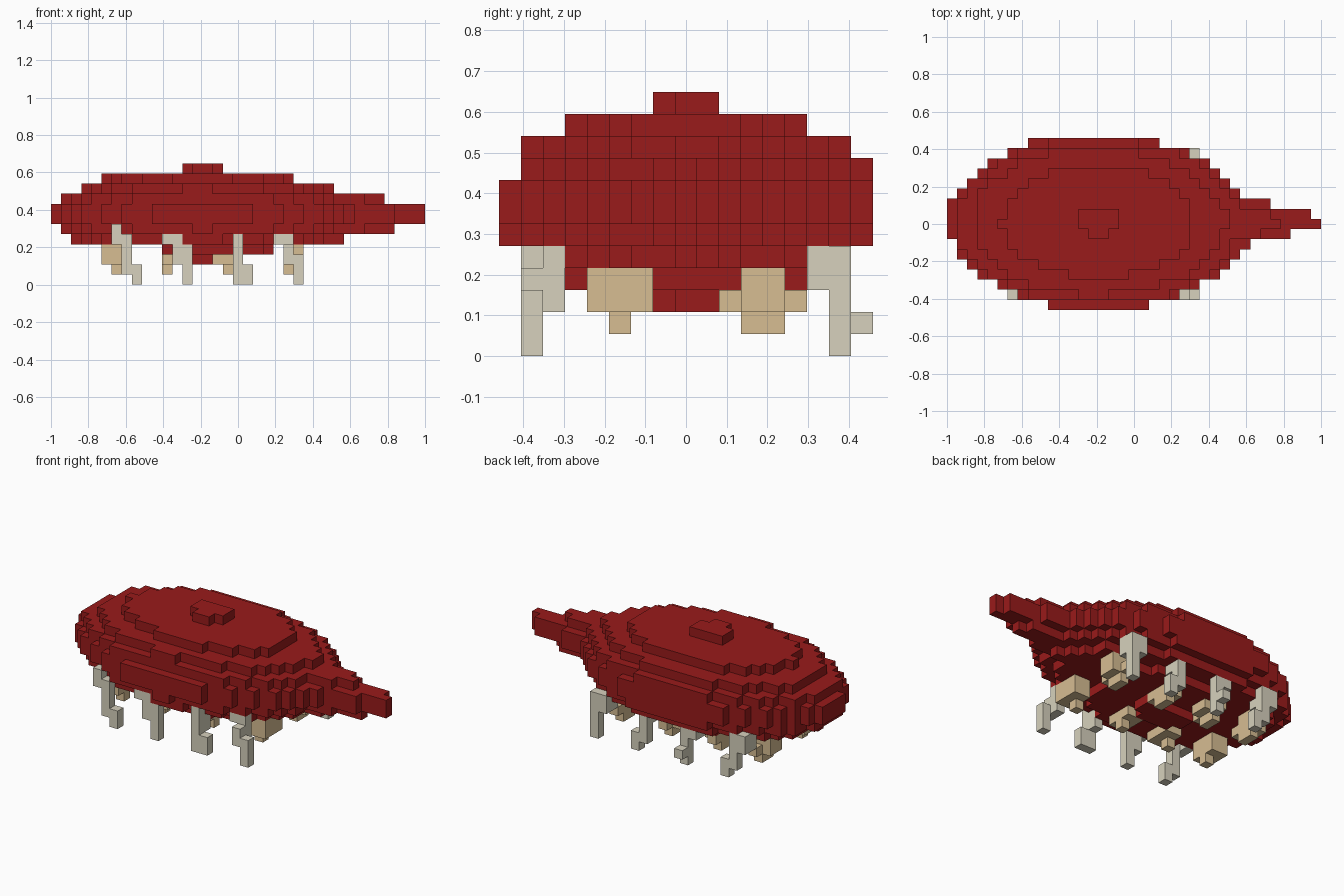
import bpy
import bmesh
from itertools import product

if "Cube" in bpy.data.objects:
    bpy.data.objects.remove(bpy.data.objects["Cube"], do_unlink=True)

UNIT = 2 / 37  # edge of one block
SIDES = {  # outward direction -> corner loop
    (1, 0, 0): [(1, 0, 0), (1, 1, 0), (1, 1, 1), (1, 0, 1)],
    (-1, 0, 0): [(0, 0, 0), (0, 0, 1), (0, 1, 1), (0, 1, 0)],
    (0, 1, 0): [(0, 1, 0), (0, 1, 1), (1, 1, 1), (1, 1, 0)],
    (0, -1, 0): [(0, 0, 0), (1, 0, 0), (1, 0, 1), (0, 0, 1)],
    (0, 0, 1): [(0, 0, 1), (1, 0, 1), (1, 1, 1), (0, 1, 1)],
    (0, 0, -1): [(0, 0, 0), (0, 1, 0), (1, 1, 0), (1, 0, 0)],
}


def material(name, color):
    m = bpy.data.materials.new(name)
    m.use_nodes = True
    m.diffuse_color = (*color, 1)
    m.node_tree.nodes["Principled BSDF"].inputs["Base Color"].default_value = (*color, 1)
    return m


def box(x, y, z):
    """Cells of a box; each argument is one index or an inclusive pair."""
    spans = [(a, a) if isinstance(a, int) else a for a in (x, y, z)]
    return set(product(*(range(a, b + 1) for a, b in spans)))


def build(name, cells, mat):
    """Skin a set of block cells, keeping only the exposed faces."""
    bm = bmesh.new()
    corners = {}
    for cell in cells:
        for side, loop in SIDES.items():
            if tuple(c + s for c, s in zip(cell, side)) in cells:
                continue
            verts = []
            for corner in loop:
                key = tuple(c + o for c, o in zip(cell, corner))
                if key not in corners:
                    x, y, z = key
                    corners[key] = bm.verts.new((x * UNIT - 1, (y - 8.5) * UNIT, z * UNIT))
                verts.append(corners[key])
            bm.faces.new(verts)
    mesh = bpy.data.meshes.new(name)
    bm.to_mesh(mesh)
    bm.free()
    mesh.materials.append(mat)
    bpy.context.collection.objects.link(bpy.data.objects.new(name, mesh))


red = material("shell red", (0.32, 0.0105, 0.0105))
grey = material("leg grey", (0.68, 0.64, 0.51))
tan = material("inner leg tan", (0.68, 0.51, 0.29))


def in_shell(x, y, z):
    """Ellipsoid shell with a narrow keel layer and a tapering tail."""
    dx, dy, dz = x - 14.4, y - 8.22, z - 6.48
    if z == 3 and not 11 <= x < 22:
        return False
    if (dx / 14.82) ** 2 + (dy / 8.713) ** 2 + (dz / 4.575) ** 2 < 1:
        return True
    radius = 0.9 + (36 - x) * 0.202
    return x >= 24 and dy * dy + dz * dz < radius * radius


# Shell and tail
build("shell", {c for c in box((0, 36), (0, 16), (0, 11)) if in_shell(*c)}, red)

# Outer front legs
front_legs = [
    box(6, (1, 2), (4, 5)) | box(7, 1, (1, 4)) | box(8, 1, (0, 1)),
    box((11, 12), (1, 2), 4) | box(12, 1, (2, 3)) | box(13, 1, (0, 3)),
    box(18, (1, 2), (2, 4)) | box((18, 19), 1, (0, 1)),
    box(23, 2, (2, 5)) | box(22, 2, 4) | box(23, 1, (2, 3)) | box(24, 1, (0, 2)),
]
for i, cells in enumerate(front_legs):
    build(f"front_leg_{i + 1}", cells, grey)

# Outer back legs
back_legs = [
    box((6, 7), (14, 15), (3, 4)) | box(7, 15, (1, 2)) | box(8, 15, (0, 1)),
    box(12, (14, 15), (3, 4)) | box(13, 15, (0, 3)) | box(13, 16, 1),
    box(18, (14, 15), (3, 4)) | box(18, 15, (1, 2)) | box(19, 15, (0, 1)),
    box((23, 24), (14, 15), (3, 4)) | box(24, 15, (0, 2)),
]
for i, cells in enumerate(back_legs):
    build(f"back_leg_{i + 1}", cells, grey)

# Short inner legs
for i, (x, lean) in enumerate(((6, -1), (11, 1), (17, -1), (23, 1))):
    pair = (min(x, x + lean), max(x, x + lean))
    build(f"inner_front_leg_{i + 1}", box(pair, (4, 6), (2, 3)) | box(x, 5, 1), tan)
    back = box(pair, (11, 12), (2, 3)) | box(x, (11, 12), 1) | box(x, (10, 13), 2)
    build(f"inner_back_leg_{i + 1}", back, tan)
